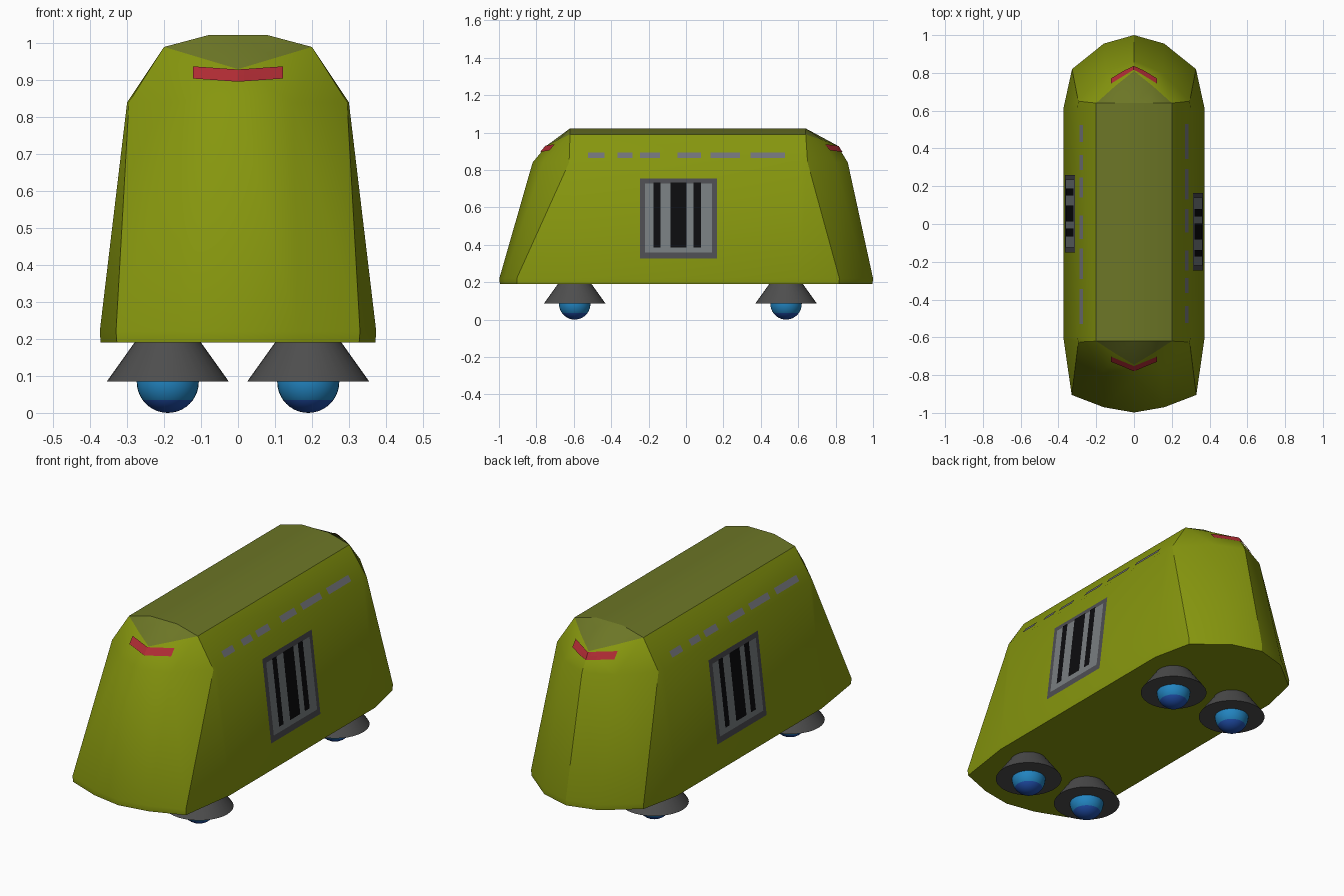
import bpy, bmesh, math
from mathutils import Vector, Matrix
from mathutils.bvhtree import BVHTree

if "Cube" in bpy.data.objects:
    bpy.data.objects.remove(bpy.data.objects["Cube"])


def mat(name, rgb):
    m = bpy.data.materials.new(name)
    lin = [((c / 255 + 0.055) / 1.055) ** 2.4 if c > 10 else c / 255 / 12.92 for c in rgb]
    m.diffuse_color = (*lin, 1)
    m.use_nodes = True
    m.node_tree.nodes["Principled BSDF"].inputs["Base Color"].default_value = m.diffuse_color
    return m


OLIVE = mat("olive", (134, 150, 14))
ROOF = mat("roof olive grey", (108, 118, 38))
RED = mat("red", (176, 44, 52))
DASH = mat("dash grey", (112, 114, 120))
FRAME = mat("frame grey", (78, 78, 82))
PANEL = mat("panel grey", (120, 126, 128))
BLACK = mat("black", (12, 12, 14))
HUB = mat("hub grey", (78, 78, 78))
BLUE = mat("blue", (34, 132, 192))
NAVY = mat("deep blue", (32, 78, 170))


def finish(bm, name, mats, angle=None):
    me = bpy.data.meshes.new(name)
    bm.to_mesh(me)
    bm.free()
    for m in mats:
        me.materials.append(m)
    ob = bpy.data.objects.new(name, me)
    bpy.context.collection.objects.link(ob)
    if angle:
        bpy.ops.object.select_all(action='DESELECT')
        ob.select_set(True)
        bpy.context.view_layer.objects.active = ob
        bpy.ops.object.shade_smooth_by_angle(angle=math.radians(angle))
    return ob


# Body: lofted half outlines (front centre round the right side to back centre)
sill = [(0, -.998, .22), (.16, -.97, .22), (.33, -.905, .22), (.374, -.6, .22),
        (.374, .61, .22), (.328, .82, .22), (.16, .955, .22), (0, 1, .22)]
shoulder = [(0, -.82, .84), (.15, -.765, .84), (.295, -.625, .84), (.3, -.6, .84),
            (.3, .61, .84), (.295, .65, .84), (.15, .80, .84), (0, .865, .84)]
eave = [(0, -.745, .93), (.1, -.685, .96), (.2, -.62, .99), (.2, -.62, .99),
        (.2, .64, .99), (.2, .64, .99), (.1, .73, .96), (0, .81, .93)]
ridge = [(0 if i in (0, 7) else .08, -.62 if i < 4 else .64, 1.022) for i in range(8)]
base = [(x * .993, y * .997, .19) for x, y, z in sill]

bm = bmesh.new()
rings = []
for half in (base, sill, shoulder, eave, ridge):
    full = half + [(-x, y, z) for x, y, z in reversed(half[1:-1])]
    rings.append([bm.verts.new(p) for p in full])
n = len(rings[0])
for k in range(4):
    for i in range(n):
        j = (i + 1) % n
        f = bm.faces.new((rings[k][i], rings[k][j], rings[k + 1][j], rings[k + 1][i]))
        f.material_index = 1 if k == 3 else 0
bm.faces.new(rings[0][::-1])
bm.faces.new(rings[-1]).material_index = 1
bmesh.ops.remove_doubles(bm, verts=bm.verts, dist=0.001)
bmesh.ops.recalc_face_normals(bm, faces=bm.faces)
bmesh.ops.triangulate(bm, faces=[f for f in bm.faces if len(f.verts) == 4])
surface = BVHTree.FromBMesh(bm)
finish(bm, "body", [OLIVE, ROOF], 28)


# Thin painted plates projected onto the body along an axis
def plates(name, rects, material, direction, lift, steps=1, bend=0.0):
    d = Vector(direction)
    across = Vector((0, 1, 0)) if d.x else Vector((1, 0, 0))
    bm = bmesh.new()
    for a0, a1, z0, z1 in rects:
        cols = []
        for s in range(steps + 1):
            a = a0 + (a1 - a0) * s / steps
            col = []
            for r in range(3):
                z = z0 + (z1 - z0) * r / 2 + bend * abs(a)
                start = across * a + Vector((0, 0, z)) - d * 2
                hit, normal, _, _ = surface.ray_cast(start, d)
                col.append(bm.verts.new(hit + normal * lift))
            cols.append(col)
        for p, q in zip(cols, cols[1:]):
            for r in range(2):
                bm.faces.new((p[r], q[r], q[r + 1], p[r + 1]))
    bmesh.ops.recalc_face_normals(bm, faces=bm.faces)
    for f in bm.faces:
        f.normal_update()
    if sum((f.normal.dot(d) for f in bm.faces)) > 0:
        bmesh.ops.reverse_faces(bm, faces=bm.faces)
    return finish(bm, name, [material])


# Side windows and dashes: the left side is the right side turned half round
dashes = [(-.525, -.435), (-.365, -.285), (-.245, -.14), (-.045, .08), (.13, .29), (.345, .53)]
for side, s, c in (("right", 1, -.04), ("left", -1, .055)):
    d = (-s, 0, 0)

    def rects(items):
        return [(c + s * a, c + s * b, z0, z1) for a, b, z0, z1 in items]

    plates(side + "_window_frame", rects([(-.205, .205, .325, .755)]), FRAME, d, .003)
    plates(side + "_window_panel", rects([(-.18, .18, .357, .728)]), PANEL, d, .005)
    plates(side + "_window_bars", rects([(-.133, -.097, .385, .732), (-.042, .042, .385, .732),
                                         (.08, .12, .385, .732)]), BLACK, d, .007)
    plates(side + "_dashes", [(s * a, s * b, .862, .89) for a, b in dashes], DASH, d, .004)

# Red chevrons on both ends
plates("front_chevron", [(-.12, .12, .893, .926)], RED, (0, 1, 0), .005, 16, .07)
plates("back_chevron", [(-.12, .12, .893, .926)], RED, (0, -1, 0), .005, 16, .07)

# Feet: flared hub with a ball caster
for sx, xn in ((-1, "left"), (1, "right")):
    for y, yn in ((-.595, "front"), (.535, "back")):
        x = .19 * sx
        bm = bmesh.new()
        bmesh.ops.create_cone(bm, cap_ends=True, segments=32, radius1=.165, radius2=.083,
                              depth=.115, matrix=Matrix.Translation((x, y, .1425)))
        finish(bm, f"{yn}_{xn}_hub", [HUB], 30)
        bm = bmesh.new()
        bmesh.ops.create_uvsphere(bm, u_segments=32, v_segments=20, radius=.084,
                                  matrix=Matrix.Translation((x, y, .084)))
        for f in bm.faces:
            f.material_index = 1 if f.calc_center_median().z < .035 else 0
        finish(bm, f"{yn}_{xn}_ball", [BLUE, NAVY], 40)
